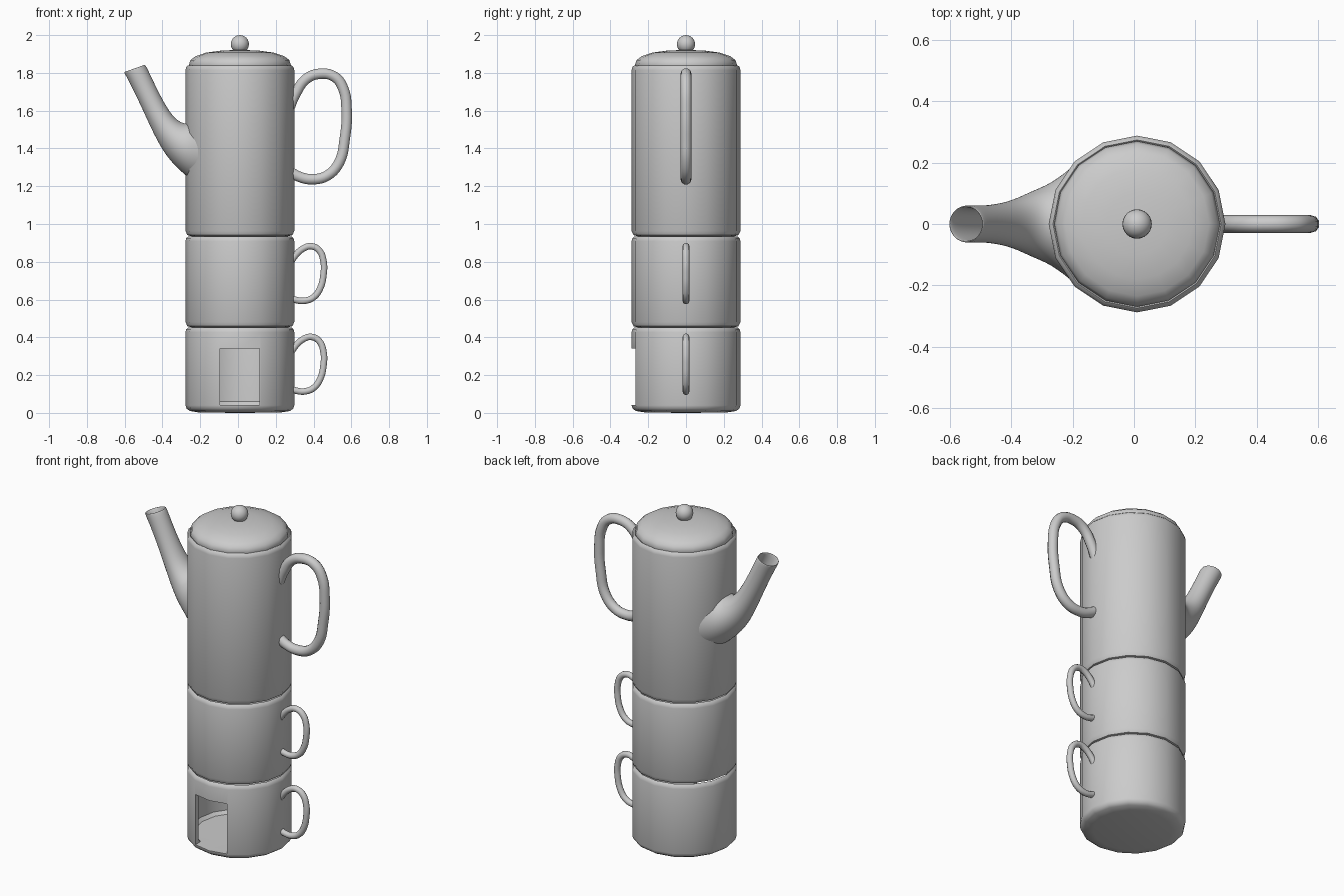
import bpy, bmesh, math
from mathutils import Vector

if "Cube" in bpy.data.objects:
    bpy.data.objects.remove(bpy.data.objects["Cube"])

CX = 0.01      # axis of the stacked vessels
SIDES = 16


def finish(name, bm, angle=40):
    bmesh.ops.recalc_face_normals(bm, faces=bm.faces)
    me = bpy.data.meshes.new(name)
    bm.to_mesh(me)
    bm.free()
    ob = bpy.data.objects.new(name, me)
    bpy.context.collection.objects.link(ob)
    smooth(ob, angle)
    return ob


def activate(ob):
    bpy.ops.object.select_all(action='DESELECT')
    ob.select_set(True)
    bpy.context.view_layer.objects.active = ob


def smooth(ob, angle):
    activate(ob)
    bpy.ops.object.shade_smooth_by_angle(angle=math.radians(angle))


def bridge(bm, rings):
    for a, b in zip(rings, rings[1:]):
        n = max(len(a), len(b))
        for i in range(n):
            j = (i + 1) % n
            if len(a) == 1:
                bm.faces.new((a[0], b[i], b[j]))
            elif len(b) == 1:
                bm.faces.new((a[i], a[j], b[0]))
            else:
                bm.faces.new((a[i], a[j], b[j], b[i]))


def lathe(name, profile):
    bm = bmesh.new()
    rings = []
    for r, z in profile:
        n = SIDES if r > 0 else 1
        rings.append([bm.verts.new((CX + r * math.cos(2 * math.pi * i / SIDES),
                                    r * math.sin(2 * math.pi * i / SIDES), z)) for i in range(n)])
    bridge(bm, rings)
    return finish(name, bm)


def vessel(name, z0, z1, foot):
    # rounded foot, straight wall, rounded rim, hollow inside
    return lathe(name, [(0, z0)] + [(r, z0 + z) for r, z in foot] +
                 [(0.288, z1 - 0.025), (0.284, z1 - 0.009), (0.274, z1), (0.265, z1 - 0.008),
                  (0.262, z1 - 0.03), (0.262, z0 + 0.06), (0.245, z0 + 0.042), (0, z0 + 0.04)])


def handle(name, pts, radius, dz=0):
    cu = bpy.data.curves.new(name, 'CURVE')
    cu.dimensions = '3D'
    cu.bevel_depth = radius
    cu.bevel_resolution = 3
    cu.resolution_u = 5
    cu.use_fill_caps = True
    sp = cu.splines.new('BEZIER')
    sp.bezier_points.add(len(pts) - 1)
    for p, (x, z) in zip(sp.bezier_points, pts):
        p.co = (x, 0, z + dz)
        p.handle_left_type = p.handle_right_type = 'AUTO'
    ob = bpy.data.objects.new(name, cu)
    bpy.context.collection.objects.link(ob)
    activate(ob)
    bpy.ops.object.convert(target='MESH')
    smooth(bpy.context.object, 60)


# Stacked vessels
soft_foot = [(0.255, 0), (0.278, 0.006), (0.288, 0.028)]
base = vessel("warmer_base", 0.0, 0.452, [(0.215, 0.002), (0.265, 0.01), (0.282, 0.022), (0.288, 0.04)])
vessel("cup", 0.453, 0.934, soft_foot)
vessel("pot_body", 0.935, 1.84, soft_foot)

# Opening in the front of the warmer
bpy.ops.mesh.primitive_cube_add(size=1, location=(0.01, -0.3, 0.192))
cutter = bpy.context.object
cutter.name = "opening_cutter"
cutter.scale = (0.21, 0.5, 0.3)
cutter.hide_render = True
mod = base.modifiers.new("opening", 'BOOLEAN')
mod.object = cutter
mod.operation = 'DIFFERENCE'
mod.solver = 'EXACT'
activate(base)
bpy.ops.object.modifier_apply(modifier=mod.name)
bpy.data.objects.remove(cutter)
smooth(base, 40)

# Lid and knob
lathe("lid", [(0, 1.82), (0.262, 1.82), (0.27, 1.842), (0.262, 1.868), (0.235, 1.888),
              (0.18, 1.907), (0.1, 1.918), (0, 1.922)])
bpy.ops.mesh.primitive_uv_sphere_add(segments=24, ring_count=12, radius=0.048, location=(CX, 0, 1.952))
bpy.context.object.name = "lid_knob"
smooth(bpy.context.object, 60)

# Handles
handle("pot_handle", [(0.27, 1.61), (0.305, 1.69), (0.36, 1.767), (0.43, 1.795), (0.51, 1.78),
                      (0.556, 1.72), (0.575, 1.6), (0.565, 1.45), (0.535, 1.325), (0.47, 1.255),
                      (0.39, 1.237), (0.325, 1.25), (0.27, 1.28)], 0.029)
cup_pts = [(0.275, 0.79), (0.305, 0.835), (0.35, 0.873), (0.39, 0.882), (0.43, 0.86), (0.453, 0.80),
           (0.453, 0.735), (0.435, 0.66), (0.40, 0.612), (0.355, 0.594), (0.31, 0.597), (0.275, 0.61)]
handle("cup_handle", cup_pts, 0.018)
handle("warmer_handle", cup_pts, 0.018, dz=-0.48)

# Spout: rings given by lower-left point, upper-right point and half width
rings_in = [((-0.19, 1.19), (-0.19, 1.56), 0.20), ((-0.275, 1.25), (-0.262, 1.53), 0.135),
            ((-0.355, 1.325), (-0.31, 1.54), 0.11), ((-0.425, 1.425), (-0.36, 1.59), 0.078),
            ((-0.512, 1.62), (-0.416, 1.69), 0.062), ((-0.58, 1.76), (-0.47, 1.805), 0.061),
            ((-0.607, 1.805), (-0.49, 1.846), 0.063)]
steps = [(r, 1.0) for r in rings_in] + [(rings_in[-1], 0.88), (rings_in[-2], 0.85),
                                        (rings_in[-3], 0.8), (rings_in[-4], 0.7)]
bm = bmesh.new()
rings = []
for (lo, hi, w), s in steps:
    a, b = Vector((lo[0], 0, lo[1])), Vector((hi[0], 0, hi[1]))
    mid, half = (a + b) / 2, (b - a) / 2 * s
    rings.append([bm.verts.new(mid + half * math.cos(t) + Vector((0, w * s * math.sin(t), 0)))
                  for t in (2 * math.pi * i / 16 for i in range(16))])
bridge(bm, rings)
bm.faces.new(rings[-1])
spout = finish("spout", bm, 80)
sub = spout.modifiers.new("smooth", 'SUBSURF')
sub.levels = sub.render_levels = 2
